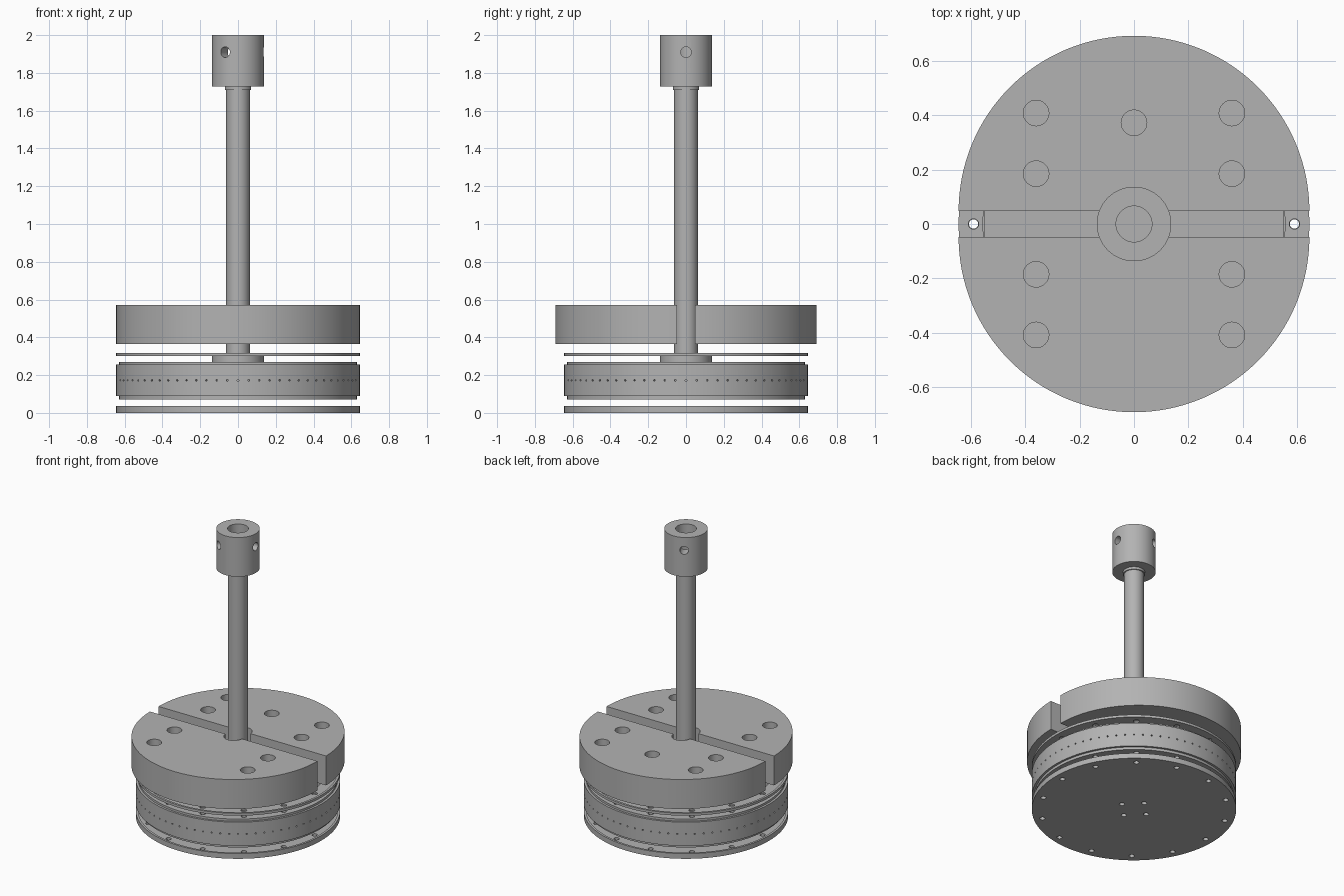
import bpy, bmesh
from math import sin, cos, pi, radians
from mathutils import Matrix, Vector

cube = bpy.data.objects.get("Cube")
if cube:
    bpy.data.objects.remove(cube)

GREY = (0.45, 0.45, 0.45, 1)
steel = bpy.data.materials.new("plain grey metal")
steel.use_nodes = True
steel.diffuse_color = GREY
steel.node_tree.nodes["Principled BSDF"].inputs["Base Color"].default_value = GREY


def finish(name, bm):
    bmesh.ops.recalc_face_normals(bm, faces=bm.faces)
    mesh = bpy.data.meshes.new(name)
    bm.to_mesh(mesh)
    bm.free()
    mesh.materials.append(steel)
    obj = bpy.data.objects.new(name, mesh)
    bpy.context.collection.objects.link(obj)
    return obj


def lathe(name, profile, steps=128):
    """Turn a closed (radius, height) profile around the z axis."""
    bm = bmesh.new()
    verts = [bm.verts.new((r, 0, z)) for r, z in profile]
    edges = [bm.edges.new((verts[i - 1], verts[i])) for i in range(len(verts))
             if profile[i - 1][0] + profile[i][0] > 0]
    bmesh.ops.spin(bm, geom=verts + edges, cent=(0, 0, 0), axis=(0, 0, 1),
                   angle=2 * pi, steps=steps)
    bmesh.ops.remove_doubles(bm, verts=bm.verts, dist=1e-5)
    return finish(name, bm)


def around(count, radius, z, start=0):
    return [Vector((radius * cos(start + 2 * pi * i / count),
                    radius * sin(start + 2 * pi * i / count), z)) for i in range(count)]


def drill(obj, centres, radius, depth, radial=False, sides=24):
    """Cut round holes along z, or pointing out from the axis."""
    bm = bmesh.new()
    for c in centres:
        turn = Matrix()
        if radial:
            turn = Vector((c.x, c.y, 0)).to_track_quat('Z', 'Y').to_matrix().to_4x4()
        bmesh.ops.create_cone(bm, cap_ends=True, segments=sides, radius1=radius,
                              radius2=radius, depth=depth,
                              matrix=Matrix.Translation(c) @ turn)
    cutter = finish("hole_cutter", bm)
    cutter.hide_render = True
    mod = obj.modifiers.new("holes", 'BOOLEAN')
    mod.operation, mod.solver, mod.object = 'DIFFERENCE', 'EXACT', cutter
    bpy.context.view_layer.objects.active = obj
    bpy.ops.object.modifier_apply(modifier=mod.name)
    bpy.data.objects.remove(cutter)


R, STEP, BOLT = 0.645, 0.63, 0.59
parts = []

# Bottom plate with shallow seat, rim bolts and four centre holes
base = lathe("bottom_plate", [(0, 0), (R, 0), (R, 0.036), (STEP, 0.036), (STEP, 0.024), (0, 0.024)])
drill(base, around(14, BOLT, 0.02) + around(4, 0.1, 0.02), 0.017, 0.1)
parts.append(base)

# Perforated drum wall with a stepped lip at each end
drum = lathe("drum_wall", [(0.55, 0.072), (STEP, 0.072), (STEP, 0.09), (R, 0.09),
                           (R, 0.255), (STEP, 0.255), (STEP, 0.27), (0.55, 0.27)])
drill(drum, around(14, BOLT, 0.17), 0.017, 0.4)
drill(drum, around(72, R, 0.172), 0.005, 0.03, radial=True, sides=8)
parts.append(drum)

# Thin ring above the drum
ring = lathe("top_ring", [(0.555, 0.3), (R, 0.3), (R, 0.317), (STEP, 0.317),
                          (STEP, 0.312), (0.555, 0.312)])
drill(ring, around(14, BOLT, 0.31), 0.019, 0.1)
parts.append(ring)

# Hub inside the drum, and the shaft with its neck
parts.append(lathe("hub", [(0, 0.08), (0.137, 0.08), (0.137, 0.3), (0, 0.3)], 64))
parts.append(lathe("shaft", [(0, 0.3), (0.0625, 0.3), (0.0625, 1.71), (0.07, 1.71),
                             (0.07, 1.73), (0, 1.73)], 64))

# Coupling collar with three set-screw holes
collar = lathe("coupling_collar", [(0, 1.727), (0.137, 1.727), (0.137, 2), (0.066, 2),
                                   (0.066, 1.74), (0, 1.74)], 64)
drill(collar, around(3, 0.11, 1.91), 0.028, 0.14, radial=True)
parts.append(collar)

# Two half-disc clamps, moved apart to leave the slot
GAP, LOW, HIGH = 0.047, 0.365, 0.57
for name, side, extra in (("back_clamp", 1, True), ("front_clamp", -1, False)):
    bm = bmesh.new()
    outer = [(R * cos(pi * i / 64), R * sin(pi * i / 64)) for i in range(65)]
    inner = [(0.0625 * cos(pi * i / 24), 0.0625 * sin(pi * i / 24)) for i in range(24, -1, -1)]
    face = bm.faces.new([bm.verts.new((x, side * (y + GAP), LOW)) for x, y in outer + inner])
    grown = bmesh.ops.extrude_face_region(bm, geom=[face])["geom"]
    bmesh.ops.translate(bm, vec=(0, 0, HIGH - LOW),
                        verts=[g for g in grown if isinstance(g, bmesh.types.BMVert)])
    clamp = finish(name, bm)
    spots = [Vector((sx * 0.36, side * y, HIGH)) for sx in (-1, 1) for y in (0.185, 0.408)]
    if extra:
        spots.append(Vector((0, 0.372, HIGH)))
    drill(clamp, spots, 0.047, 0.24, sides=32)
    parts.append(clamp)

# Smooth round walls, crisp edges
bpy.ops.object.select_all(action='DESELECT')
for part in parts:
    part.select_set(True)
bpy.context.view_layer.objects.active = parts[0]
bpy.ops.object.shade_smooth_by_angle(angle=radians(30))
